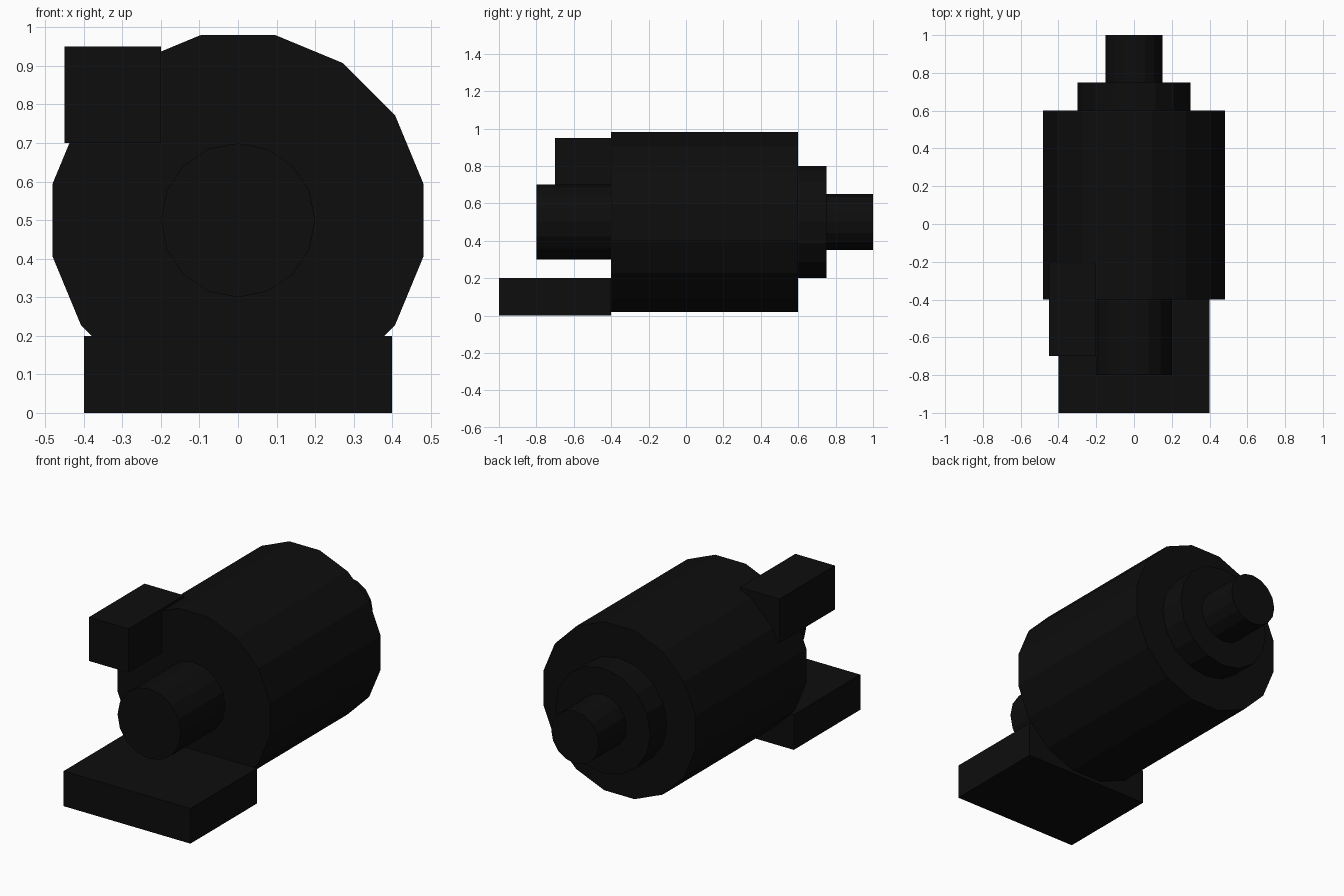
import bpy
import math

cube = bpy.data.objects.get("Cube")
if cube:
    bpy.data.objects.remove(cube, do_unlink=True)

AXIS_Z = 0.5

black = bpy.data.materials.new("black paint")
black.use_nodes = True
colour = (0.004, 0.004, 0.004, 1)
black.diffuse_color = colour
black.node_tree.nodes["Principled BSDF"].inputs["Base Color"].default_value = colour


def finish(name):
    obj = bpy.context.object
    obj.name = name
    obj.data.materials.append(black)
    return obj


def barrel(name, radius, y0, y1, sides, turn=0.0):
    """Faceted cylinder lying along y on the common axis."""
    bpy.ops.mesh.primitive_cylinder_add(
        vertices=sides, radius=radius, depth=y1 - y0,
        location=(0, (y0 + y1) / 2, AXIS_Z),
        rotation=(math.pi / 2, turn, 0))
    return finish(name)


def box(name, low, high):
    """Box between two corners."""
    bpy.ops.mesh.primitive_cube_add(
        size=1, location=[(a + b) / 2 for a, b in zip(low, high)])
    obj = finish(name)
    obj.scale = [b - a for a, b in zip(low, high)]
    return obj


# Round parts along the axis, front to back
barrel("front_hub", 0.2, -0.8, -0.4, 16)
barrel("main_body", 0.49, -0.4, 0.6, 16, math.pi / 16)
barrel("rear_collar", 0.3, 0.6, 0.75, 16)
barrel("rear_shaft", 0.15, 0.75, 1.0, 16)

# Block set into the upper side, and the foot plate
box("side_block", (-0.45, -0.7, 0.7), (-0.2, -0.2, 0.95))
box("foot_plate", (-0.4, -1.0, 0.0), (0.4, -0.4, 0.2))
